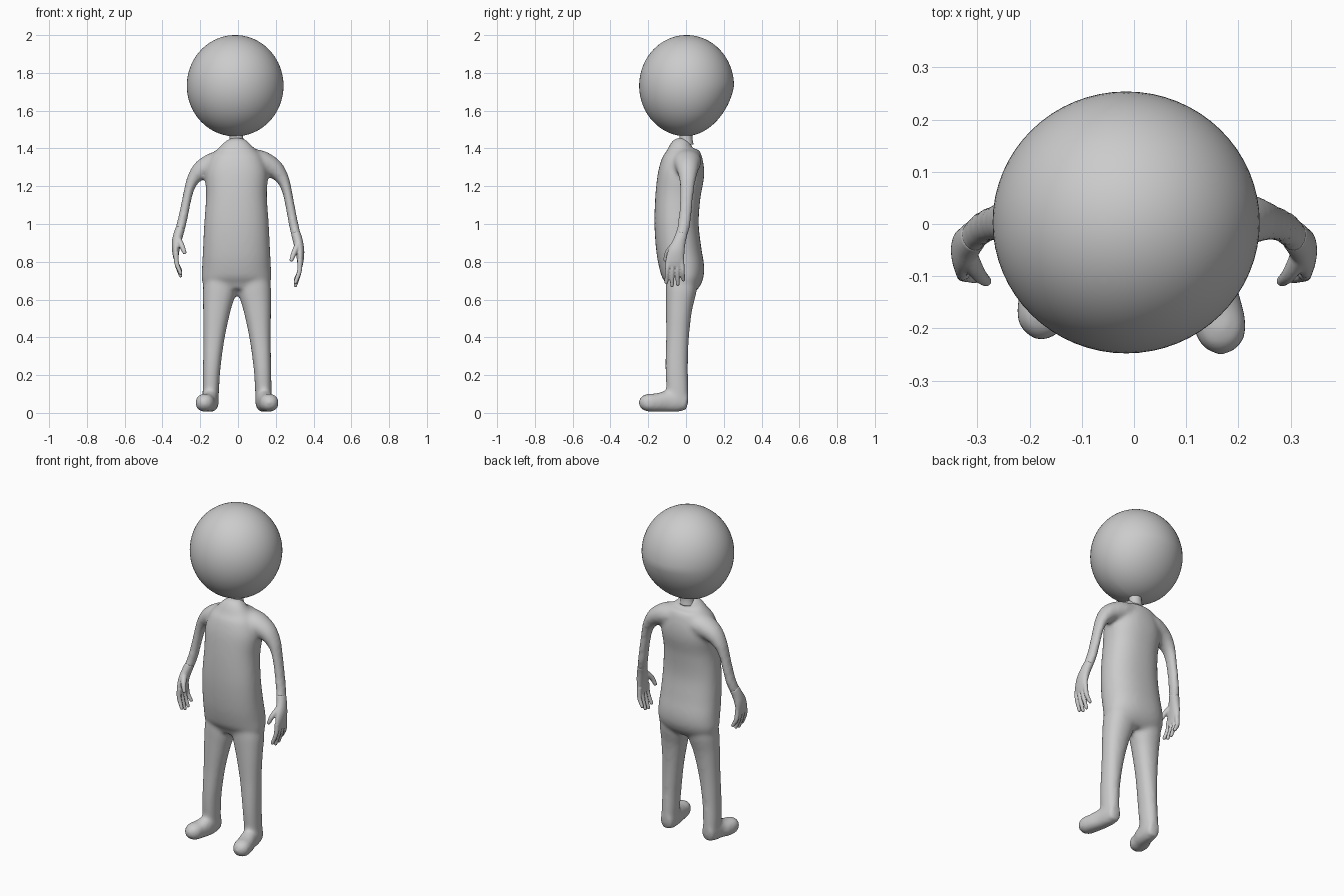
import bpy, bmesh, math
from mathutils import Vector

if "Cube" in bpy.data.objects:
    bpy.data.objects.remove(bpy.data.objects["Cube"], do_unlink=True)

grey = bpy.data.materials.new("plain grey")
grey.use_nodes = True
grey.diffuse_color = (0.6, 0.6, 0.6, 1)
grey.node_tree.nodes["Principled BSDF"].inputs["Base Color"].default_value = (0.6, 0.6, 0.6, 1)


def spline(pts, steps=5):
    """Smooth path through (x, y, z, radius_a, radius_b) points."""
    p = [Vector(q) for q in pts]
    p = [p[0] * 2 - p[1]] + p + [p[-1] * 2 - p[-2]]
    out = []
    for i in range(1, len(p) - 2):
        a, b, c, d = p[i - 1:i + 3]
        for s in range(steps):
            t = s / steps
            out.append((b * 2 + (c - a) * t + (a * 2 - b * 5 + c * 4 - d) * t * t
                        + (b * 3 - a - c * 3 + d) * t ** 3) * 0.5)
    out.append(p[-2])
    return out


def tube(bm, pts, ref=(0, 1, 0), power=2.0, tip=0.0, sides=24):
    """Loft elliptical rings along a path; tip adds a rounded far end."""
    path = spline(pts)
    centres = [q.to_3d() if len(q) == 3 else Vector(q[:3]) for q in path]
    ref = Vector(ref)
    rings = []
    for i, q in enumerate(path):
        t = (centres[min(i + 1, len(path) - 1)] - centres[max(i - 1, 0)]).normalized()
        rings.append((centres[i], t, max(q[3], 0.002), max(q[4], 0.002)))
    if tip:
        c, t, a, b = rings[-1]
        for k in range(1, 6):
            w = k * math.pi / 2 / 5.3
            rings.append((c + t * tip * math.sin(w), t, a * math.cos(w), b * math.cos(w)))
    loops = []
    for c, t, a, b in rings:
        v = (ref - t * ref.dot(t)).normalized()
        u = v.cross(t)
        loop = []
        for k in range(sides):
            w = 2 * math.pi * k / sides
            cs, sn = math.cos(w), math.sin(w)
            x = math.copysign(abs(cs) ** (2 / power), cs)
            y = math.copysign(abs(sn) ** (2 / power), sn)
            loop.append(bm.verts.new(c + u * a * x + v * b * y))
        loops.append(loop)
    faces = [bm.faces.new(loops[0]), bm.faces.new(loops[-1])]
    for l, m in zip(loops, loops[1:]):
        for k in range(sides):
            j = (k + 1) % sides
            faces.append(bm.faces.new((l[k], l[j], m[j], m[k])))
    bmesh.ops.recalc_face_normals(bm, faces=faces)


def finish(name, bm, voxel=0, smooth=0):
    mesh = bpy.data.meshes.new(name)
    for f in bm.faces:
        f.smooth = True
    bm.to_mesh(mesh)
    bm.free()
    mesh.materials.append(grey)
    ob = bpy.data.objects.new(name, mesh)
    bpy.context.collection.objects.link(ob)
    if voxel:
        r = ob.modifiers.new("fuse", "REMESH")
        r.mode = "VOXEL"
        r.voxel_size = voxel
        r.use_smooth_shade = True
        s = ob.modifiers.new("soften", "SMOOTH")
        s.factor = 0.5
        s.iterations = smooth
    return ob


# torso: z, back y, front y, half width
body = bmesh.new()
torso = [(1.445, .03, -.03, .04), (1.41, .05, -.085, .085), (1.36, .085, -.12, .135),
         (1.27, .097, -.147, .165), (1.15, .077, -.162, .161), (1.0, .067, -.167, .171),
         (.86, .082, -.157, .178), (.76, .097, -.137, .183), (.7, .085, -.122, .183),
         (.645, .04, -.095, .165)]
tube(body, [(-.008, (k + f) / 2, z, w, (k - f) / 2) for z, k, f, w in torso],
     power=2.3, sides=40)

for s in (1, -1):
    dx = -.005
    # legs
    leg = [(.085, -.02, .76, .07, .08), (.092, -.025, .66, .088, .083), (.107, -.037, .55, .074, .07),
           (.122, -.045, .4, .057, .061), (.134, -.05, .24, .047, .06),
           (.139, -.045, .12, .044, .058), (.139, -.038, .04, .042, .05)]
    tube(body, [(s * x + dx, y, z, a, b) for x, y, z, a, b in leg], power=2.2)
    # feet, the left one slightly longer
    reach = 0 if s > 0 else .028
    foot = [(.138, .008, .055, .042, .036), (.14, -.04, .062, .057, .044),
            (.148, -.1, .06, .056, .046), (.163, -.16 + reach, .054, .049, .05),
            (.17, -.195 + reach, .054, .048, .051)]
    tube(body, [(s * x + dx, y, z, a, b) for x, y, z, a, b in foot], ref=(1, 0, 0),
         power=2.3, tip=.057)

    # arms, the right one hanging slightly shorter
    def place(x, y, z, a, b):
        if s < 0:
            z = 1.24 - (1.24 - z) * .91
        return (s * x, y, z, a, b)

    arm = [(.06, .005, 1.345, .055, .075), (.125, .006, 1.325, .063, .075),
           (.19, .008, 1.293, .052, .06), (.235, .008, 1.24, .036, .046),
           (.258, .005, 1.18, .027, .038), (.275, 0, 1.1, .025, .035),
           (.294, -.01, 1.0, .026, .034), (.313, -.03, .92, .026, .032)]
    tube(body, [place(*p) for p in arm])

    # hands: palm, four fingers and thumb
    hand = bmesh.new()
    palm = [(.306, -.022, .95, .025, .031), (.317, -.035, .91, .026, .034),
            (.327, -.05, .86, .024, .043), (.33, -.059, .81, .018, .048),
            (.328, -.06, .775, .013, .045)]
    tube(hand, [place(*p) for p in palm])
    for i, end in enumerate((.69, .675, .68, .705)):
        base, tip_y = -.095 + .024 * i, -.104 + .03 * i
        finger = [(.328, base, .81, .014, .013), (.325, (base + tip_y) / 2, .75, .013, .012),
                  (.304, tip_y, end, .01, .01)]
        tube(hand, [place(*p) for p in finger], tip=.01, sides=12)
    thumb = [(.318, -.06, .89, .018, .02), (.298, -.096, .85, .015, .015),
             (.283, -.11, .81, .011, .011)]
    tube(hand, [place(*p) for p in thumb], tip=.01, sides=12)
    finish("left_hand" if s > 0 else "right_hand", hand, .0045, 4)

finish("body", body, .01, 14)

# neck
neck = bmesh.new()
tube(neck, [(-.009, 0, 1.42, .042, .04), (-.009, 0, 1.45, .037, .035), (-.009, 0, 1.49, .037, .035)])
finish("neck", neck)

# head: a ball drawn in a little toward the neck at the lower back
head = bmesh.new()
bmesh.ops.create_uvsphere(head, u_segments=64, v_segments=40, radius=1)
for v in head.verts:
    x, y, z = v.co
    pull = 1 - .16 * max(0, -z) * max(0, y)
    v.co = (-.015 + .256 * x, .003 + .251 * y * pull, 1.732 + .268 * z * (1 - (1 - pull) * .5))
finish("head", head)
